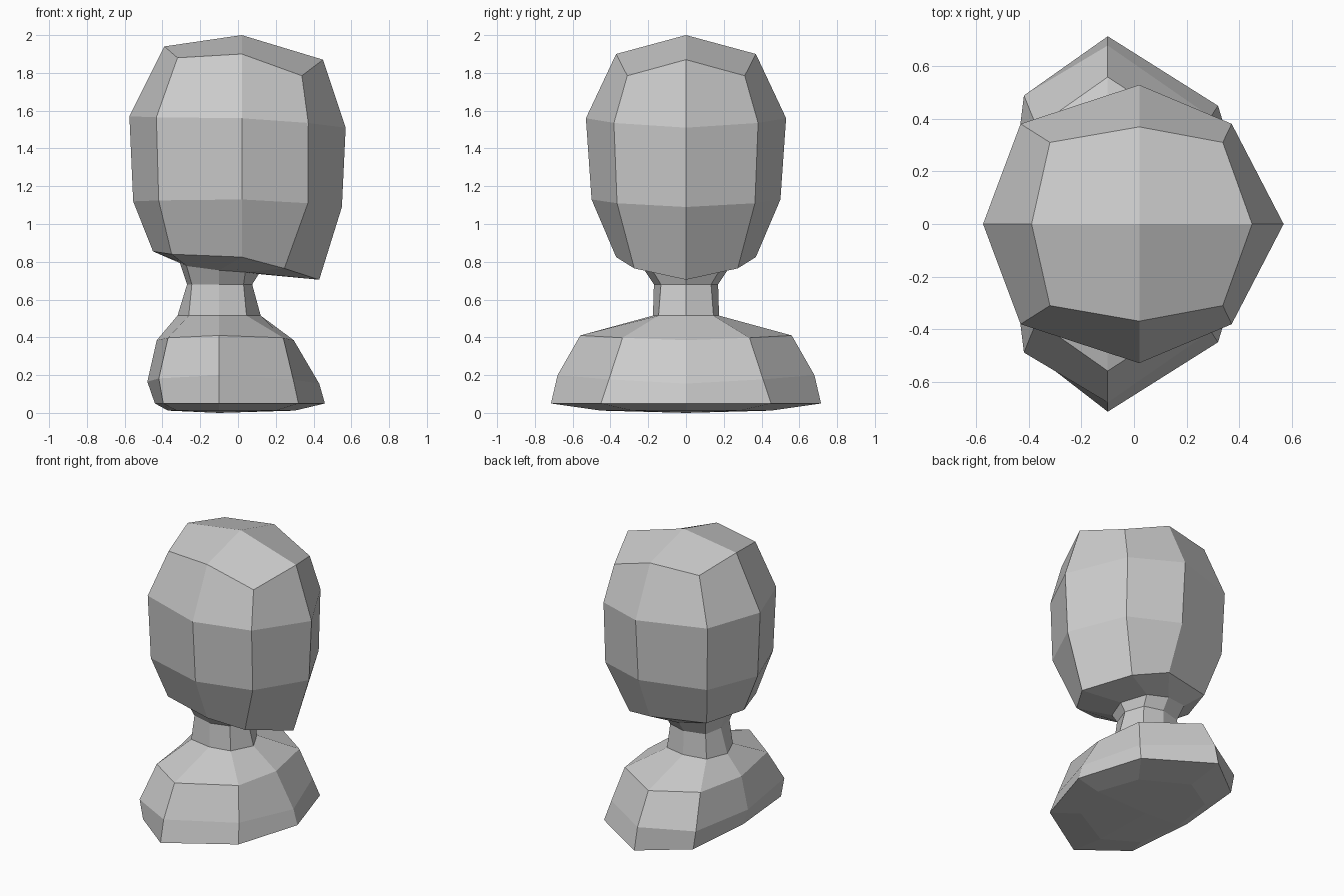
import bpy, bmesh

if "Cube" in bpy.data.objects:
    bpy.data.objects.remove(bpy.data.objects["Cube"])


def ring(bm, cx, left, side, right, fx, fy, sag=0.0):
    """Eight-sided loop, symmetric in y.
    left/right = (x, z), side = (y, z); fx, fy = how far the diagonal corners
    reach towards them (left, right); sag lowers the diagonal corners."""
    (xl, zl), (y, zs), (xr, zr) = left, side, right
    dl = (cx + (xl - cx) * fx[0], y * fy[0], (zl + zs) / 2 - sag * 0.4)
    dr = (cx + (xr - cx) * fx[1], y * fy[1], (zr + zs) / 2 - sag)
    half = [dl, (cx, y, zs), dr]
    pts = [(xl, 0, zl)] + half + [(xr, 0, zr)]
    pts += [(px, -py, pz) for px, py, pz in reversed(half)]
    return [bm.verts.new(p) for p in pts]


def cap(bm, loop, centre):
    """Close a loop with four quads around a centre point."""
    c = bm.verts.new(centre)
    for i in range(0, 8, 2):
        bm.faces.new((c, loop[i], loop[i + 1], loop[(i + 2) % 8]))


def loft(name, cx, rows, top=None, bottom=None):
    bm = bmesh.new()
    loops = [ring(bm, cx_row, *row) for cx_row, row in zip(cx, rows)]
    for a, b in zip(loops, loops[1:]):
        for i in range(8):
            j = (i + 1) % 8
            bm.faces.new((a[i], a[j], b[j], b[i]))
    if top:
        cap(bm, loops[0], top)
    if bottom:
        cap(bm, loops[-1], bottom)
    bmesh.ops.recalc_face_normals(bm, faces=bm.faces)
    # an open shell may be recalculated inside out: check the end cap
    bm.faces.ensure_lookup_table()
    end = bm.faces[-1]
    end.normal_update()
    if (end.normal.z > 0) != bool(top):
        bmesh.ops.reverse_faces(bm, faces=bm.faces)
    mesh = bpy.data.meshes.new(name)
    bm.to_mesh(mesh)
    bm.free()
    obj = bpy.data.objects.new(name, mesh)
    bpy.context.collection.objects.link(obj)
    return obj


# loop shared by the underside of the head and the top of the neck
collar = ((-0.31, 0.80), (0.22, 0.755), (0.11, 0.735), (0.82, 0.66), (0.78, 0.78))

# head: crown, temples, cheeks, jaw, collar
loft("head", [0.02] * 4 + [-0.10], [
    ((-0.39, 1.94), (0.37, 1.90), (0.45, 1.87), (0.83, 0.74), (0.84, 0.84), 0.10),
    ((-0.575, 1.57), (0.53, 1.56), (0.57, 1.51), (0.76, 0.64), (0.72, 0.72)),
    ((-0.555, 1.12), (0.50, 1.13), (0.55, 1.09), (0.765, 0.66), (0.73, 0.73)),
    ((-0.45, 0.855), (0.37, 0.825), (0.43, 0.705), (0.79, 0.55), (0.74, 0.74)),
    collar,
], top=(0.02, 0, 2.0))

# neck and shoulders: collar, throat, neck base, shoulders, chest, rim, underside
loft("neck_and_shoulders", [-0.10] * 7, [
    collar,
    ((-0.27, 0.68), (0.17, 0.68), (0.075, 0.68), (0.85, 0.74), (0.78, 0.78)),
    ((-0.32, 0.515), (0.175, 0.515), (0.12, 0.515), (0.73, 0.66), (0.83, 0.83)),
    ((-0.43, 0.385), (0.56, 0.41), (0.295, 0.385), (0.82, 0.86), (0.66, 0.60)),
    ((-0.48, 0.165), (0.68, 0.20), (0.43, 0.155), (0.84, 0.74), (0.72, 0.60)),
    ((-0.44, 0.05), (0.715, 0.05), (0.46, 0.05), (0.87, 0.75), (0.68, 0.63)),
    ((-0.37, 0.012), (0.45, 0.012), (0.30, 0.012), (0.83, 0.75), (0.70, 0.63)),
], bottom=(-0.10, 0, 0.0))
